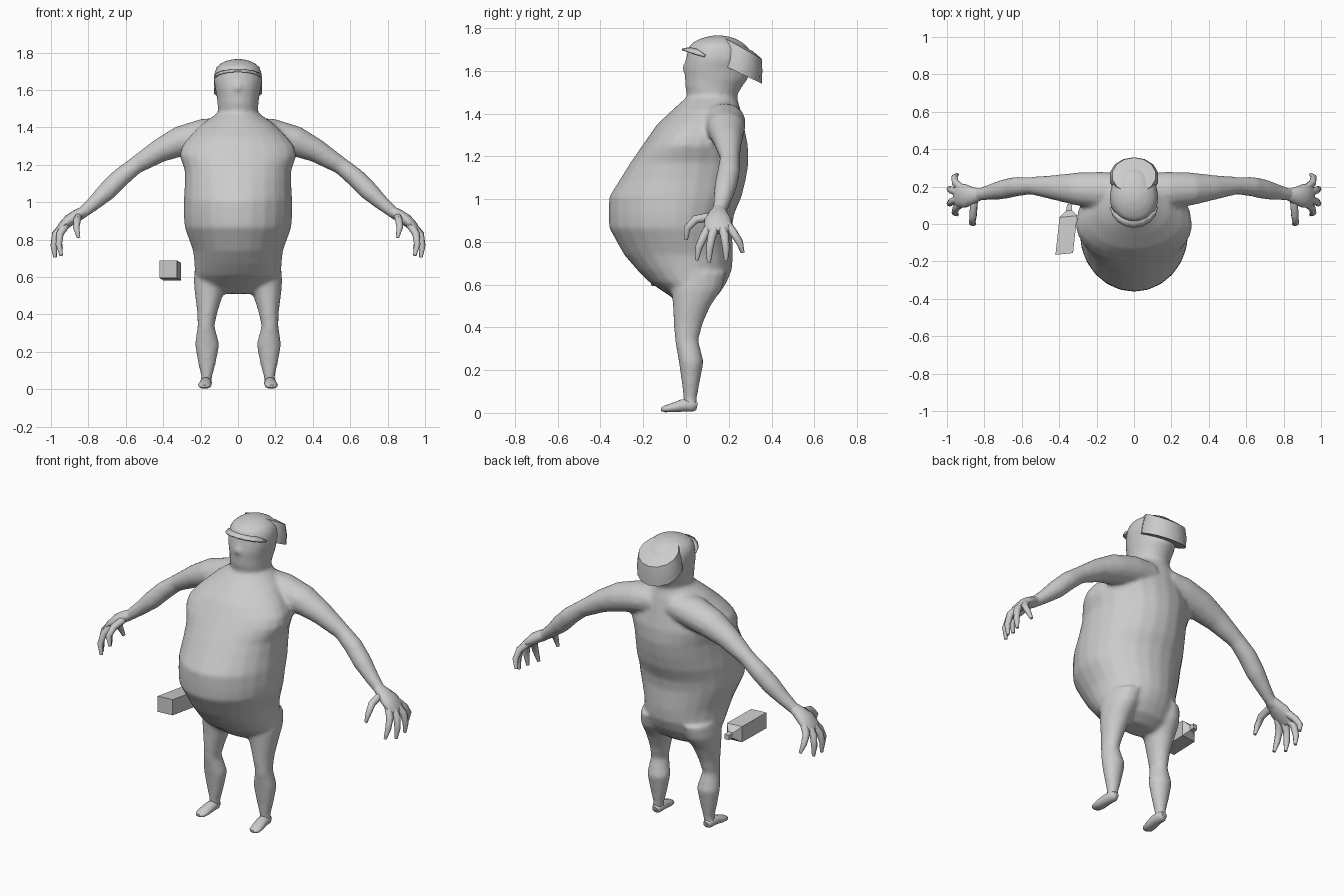
import bpy, bmesh, math
from mathutils import Vector

grey = bpy.data.materials.new("plain grey")
grey.diffuse_color = (0.6, 0.6, 0.6, 1)


def finish(name, bm, smooth_angle=None):
    bmesh.ops.recalc_face_normals(bm, faces=bm.faces)
    mesh = bpy.data.meshes.new(name)
    bm.to_mesh(mesh)
    bm.free()
    mesh.materials.append(grey)
    ob = bpy.data.objects.new(name, mesh)
    bpy.context.collection.objects.link(ob)
    if smooth_angle:
        bpy.ops.object.select_all(action='DESELECT')
        ob.select_set(True)
        bpy.context.view_layer.objects.active = ob
        bpy.ops.object.shade_smooth_by_angle(angle=math.radians(smooth_angle))
    return ob


def skin(bm, rings):
    """Bridge equal-sized rings of points and cap both ends."""
    vs = [[bm.verts.new(p) for p in ring] for ring in rings]
    n = len(vs[0])
    for a, b in zip(vs, vs[1:]):
        for i in range(n):
            j = (i + 1) % n
            bm.faces.new((a[i], a[j], b[j], b[i]))
    bm.faces.new(vs[0][::-1])
    bm.faces.new(vs[-1])


def stack(bm, rows, cx=0, n=20):
    """Horizontal rings: z, x offset, half width, front y, back y, y of the widest point."""
    rings = []
    for z, dx, hw, yf, yb, yw in rows:
        ring = []
        for i in range(n):
            a = math.tau * i / n
            s = math.sin(a)
            ring.append((cx + dx + hw * math.cos(a), yw + s * ((yb - yw) if s > 0 else (yw - yf)), z))
        rings.append(ring)
    skin(bm, rings)


def tube(bm, pts, side=1, ref=(0, 1, 0), n=10):
    """Tube along points x, y, z, radius along ref, radius across ref."""
    ps = [Vector((p[0] * side, p[1], p[2])) for p in pts]
    rings = []
    for k, p in enumerate(pts):
        t = (ps[min(k + 1, len(ps) - 1)] - ps[max(k - 1, 0)]).normalized()
        u = Vector(ref)
        u = (u - t * u.dot(t)).normalized()
        v = t.cross(u)
        rings.append([ps[k] + u * p[3] * math.cos(math.tau * i / n)
                      + v * p[4] * math.sin(math.tau * i / n) for i in range(n)])
    skin(bm, rings)


# Body: torso, head, arms and legs merged into one skin
bm = bmesh.new()
stack(bm, [
    (0.51, 0, 0.12, -0.03, 0.09, 0.03), (0.55, 0, 0.205, -0.08, 0.15, 0.03),
    (0.61, 0, 0.23, -0.17, 0.19, 0.02), (0.67, 0, 0.233, -0.23, 0.215, 0.0),
    (0.74, 0, 0.24, -0.29, 0.22, -0.02), (0.865, 0, 0.285, -0.36, 0.215, -0.05),
    (0.93, 0, 0.29, -0.362, 0.225, -0.05), (1.01, 0, 0.29, -0.36, 0.26, -0.04),
    (1.09, 0, 0.285, -0.31, 0.28, -0.03), (1.17, 0, 0.285, -0.26, 0.293, -0.02),
    (1.25, 0, 0.312, -0.205, 0.29, -0.01), (1.30, 0, 0.30, -0.17, 0.28, 0.0),
    (1.35, 0, 0.26, -0.135, 0.27, 0.03), (1.42, 0, 0.19, -0.06, 0.255, 0.08),
    (1.47, 0, 0.12, -0.005, 0.24, 0.12)], n=24)
stack(bm, [
    (1.40, 0, 0.12, 0.0, 0.24, 0.12), (1.485, 0, 0.107, 0.005, 0.24, 0.12),
    (1.53, 0, 0.11, -0.005, 0.265, 0.12), (1.56, 0, 0.114, -0.005, 0.29, 0.13),
    (1.61, 0, 0.122, -0.008, 0.30, 0.13), (1.655, 0, 0.131, 0.0, 0.31, 0.14),
    (1.70, 0, 0.125, 0.008, 0.30, 0.14), (1.73, 0, 0.108, 0.025, 0.27, 0.14),
    (1.752, 0, 0.075, 0.07, 0.23, 0.15), (1.765, 0, 0.03, 0.12, 0.18, 0.15)])
tube(bm, [(0, 0.01, 1.655, 0.010, 0.01), (0, -0.004, 1.61, 0.02, 0.02), (0, 0.008, 1.588, 0.014, 0.01)],
     ref=(1, 0, 0))
for s in (1, -1):
    tube(bm, [
        (0.06, 0.18, 1.375, 0.09, 0.08), (0.18, 0.18, 1.36, 0.10, 0.088), (0.31, 0.188, 1.325, 0.088, 0.082),
        (0.42, 0.195, 1.275, 0.068, 0.064), (0.55, 0.205, 1.195, 0.047, 0.047),
        (0.63, 0.20, 1.13, 0.053, 0.052), (0.70, 0.185, 1.06, 0.053, 0.052),
        (0.77, 0.17, 0.995, 0.042, 0.04), (0.83, 0.157, 0.945, 0.033, 0.032),
        (0.865, 0.155, 0.92, 0.035, 0.03)], s, n=14)
    stack(bm, [
        (0.03, 0.172, 0.03, -0.01, 0.05, 0.02), (0.07, 0.167, 0.03, -0.012, 0.052, 0.02),
        (0.14, 0.166, 0.048, -0.02, 0.064, 0.02), (0.24, 0.165, 0.066, -0.034, 0.083, 0.02),
        (0.34, 0.171, 0.045, -0.052, 0.058, 0.0), (0.42, 0.163, 0.056, -0.058, 0.08, 0.01),
        (0.50, 0.156, 0.074, -0.062, 0.115, 0.02), (0.58, 0.145, 0.092, -0.07, 0.17, 0.03),
        (0.66, 0.13, 0.10, -0.06, 0.19, 0.04)] if s > 0 else [
        (0.03, -0.172, 0.03, -0.01, 0.05, 0.02), (0.07, -0.167, 0.03, -0.012, 0.052, 0.02),
        (0.14, -0.166, 0.048, -0.02, 0.064, 0.02), (0.24, -0.165, 0.066, -0.034, 0.083, 0.02),
        (0.34, -0.171, 0.045, -0.052, 0.058, 0.0), (0.42, -0.163, 0.056, -0.058, 0.08, 0.01),
        (0.50, -0.156, 0.074, -0.062, 0.115, 0.02), (0.58, -0.145, 0.092, -0.07, 0.17, 0.03),
        (0.66, -0.13, 0.10, -0.06, 0.19, 0.04)], n=16)
body = finish("body", bm)
remesh = body.modifiers.new("merge", 'REMESH')
remesh.mode = 'VOXEL'
remesh.voxel_size = 0.011
remesh.use_smooth_shade = True
soften = body.modifiers.new("soften", 'SMOOTH')
soften.factor = 0.5
soften.iterations = 8

# Feet
for s, label in ((1, "left"), (-1, "right")):
    bm = bmesh.new()
    tube(bm, [(0.17, 0.052, 0.03, 0.018, 0.018), (0.17, 0.03, 0.035, 0.031, 0.031),
              (0.172, -0.02, 0.034, 0.032, 0.03), (0.177, -0.065, 0.024, 0.036, 0.022),
              (0.18, -0.10, 0.018, 0.032, 0.016), (0.18, -0.117, 0.016, 0.018, 0.008)],
         s, ref=(1, 0, 0))
    finish(label + "_foot", bm, 60)

# Hands: palm plus five curved fingers
fingers = [
    ((0.855, 0.125, 0.92), (0.86, 0.045, 0.905), (0.865, 0.005, 0.865), (0.852, 0.0, 0.81)),
    ((0.92, 0.115, 0.88), (0.952, 0.085, 0.83), (0.958, 0.06, 0.775), (0.945, 0.05, 0.715)),
    ((0.93, 0.14, 0.88), (0.975, 0.12, 0.825), (0.985, 0.11, 0.765), (0.978, 0.107, 0.705)),
    ((0.93, 0.165, 0.88), (0.975, 0.18, 0.83), (0.985, 0.187, 0.77), (0.98, 0.187, 0.712)),
    ((0.92, 0.19, 0.885), (0.955, 0.22, 0.845), (0.96, 0.25, 0.80), (0.945, 0.265, 0.75)),
]
for s, label in ((1, "left"), (-1, "right")):
    bm = bmesh.new()
    tube(bm, [(0.82, 0.157, 0.953, 0.03, 0.028), (0.86, 0.152, 0.93, 0.046, 0.032),
              (0.90, 0.15, 0.905, 0.063, 0.032), (0.94, 0.152, 0.868, 0.064, 0.026),
              (0.957, 0.152, 0.845, 0.05, 0.014)], s, n=12)
    for f in fingers:
        tube(bm, [(*p, r, r) for p, r in zip(f, (0.022, 0.02, 0.017, 0.009))], s, n=8)
    finish(label + "_hand", bm, 60)

# Cap crown: tilted drum at the back of the head
bm = bmesh.new()
n = 14
rings = []
for hw, y0, y1, z0, z1 in ((0.132, 0.135, 0.355, 1.645, 1.54), (0.132, 0.15, 0.357, 1.70, 1.60),
                           (0.118, 0.165, 0.355, 1.762, 1.655), (0.06, 0.20, 0.315, 1.755, 1.69)):
    ring = []
    for i in range(n):
        a = math.tau * i / n
        f = (1 - math.cos(a)) / 2
        ring.append((hw * math.sin(a), y0 + (y1 - y0) * f, z0 + (z1 - z0) * f))
    rings.append(ring)
skin(bm, rings)
finish("cap_crown", bm, 40)

# Cap peak: thin arched sheet above the eyes
bm = bmesh.new()
rows = []
for depth, lift in ((0.06, 0.01), (0.115, 0.0)):
    row = []
    for i in range(9):
        a = math.radians(-85 + 170 * i / 8)
        row.append(bm.verts.new((0.128 * math.sin(a), 0.095 - depth * math.cos(a),
                                 1.662 + lift + 0.042 * math.cos(a))))
    rows.append(row)
for i in range(8):
    bm.faces.new((rows[0][i], rows[0][i + 1], rows[1][i + 1], rows[1][i]))
peak = finish("cap_peak", bm, 40)
peak.modifiers.new("thickness", 'SOLIDIFY').thickness = 0.008

# Square bottle floating beside the leg, neck pointing back
bm = bmesh.new()
rings = []
for t, h in ((0, 0.047), (0.2, 0.047), (0.232, 0.016), (0.265, 0.014)):
    c = Vector((-0.373 + 0.11 * t, -0.16 + t, 0.642 - 0.07 * t))
    rings.append([c + Vector((h * a, 0.1 * h * a, h * b)) for a, b in ((-1, -1), (1, -1), (1, 1), (-1, 1))])
skin(bm, rings)
finish("bottle", bm)
